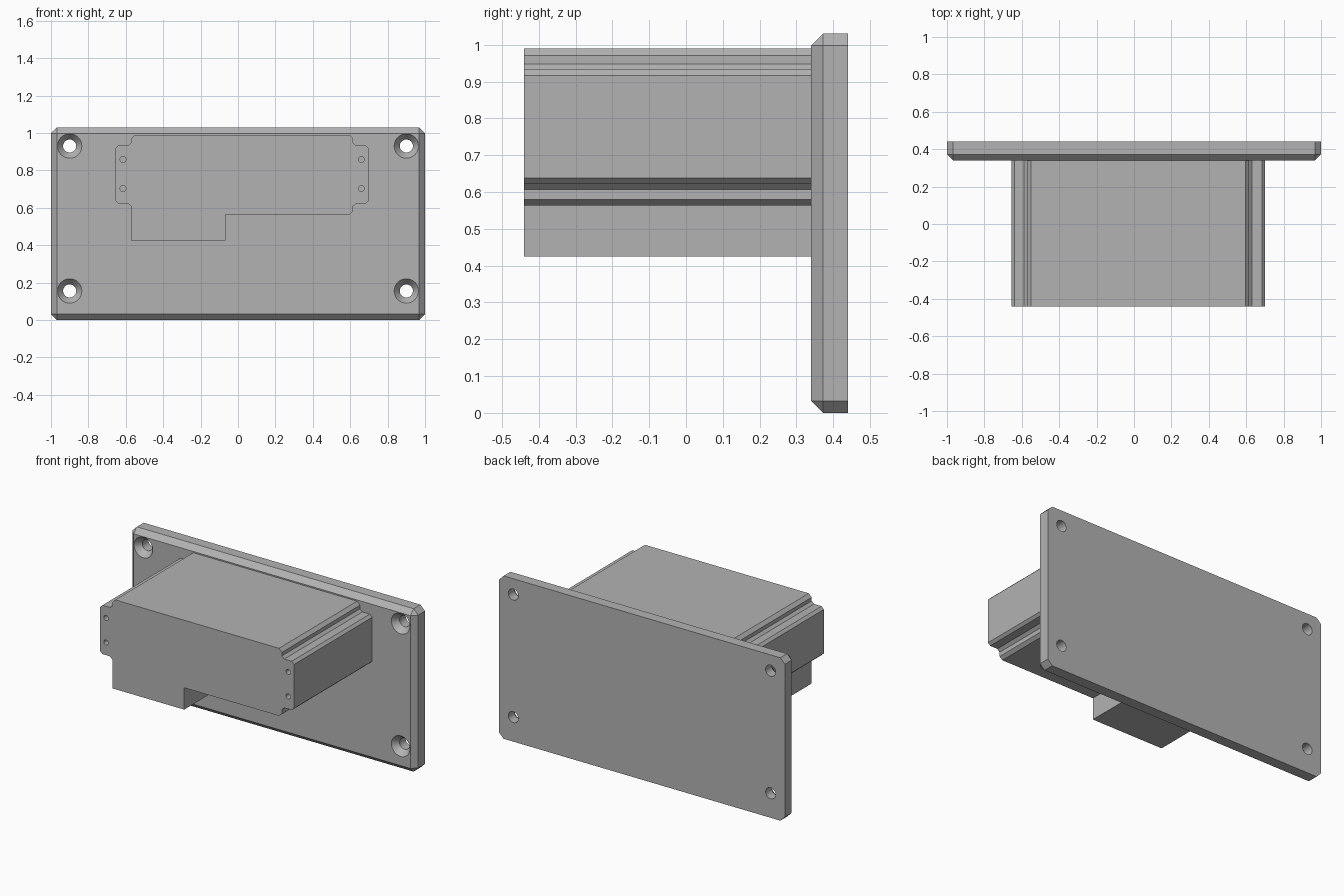
import bpy, bmesh, math
from mathutils import Matrix

cube = bpy.data.objects.get("Cube")
if cube:
    bpy.data.objects.remove(cube, do_unlink=True)

# One plain grey for everything
grey = bpy.data.materials.new("plain grey")
grey.use_nodes = True
colour = (0.45, 0.45, 0.45, 1)
grey.diffuse_color = colour
grey.node_tree.nodes["Principled BSDF"].inputs["Base Color"].default_value = colour

FRONT, PLATE_FRONT, BACK = -0.44, 0.34, 0.44
HEIGHT, CHAMFER = 1.03, 0.032


def make_object(name, bm):
    bmesh.ops.recalc_face_normals(bm, faces=bm.faces)
    mesh = bpy.data.meshes.new(name)
    bm.to_mesh(mesh)
    bm.free()
    mesh.materials.append(grey)
    obj = bpy.data.objects.new(name, mesh)
    bpy.context.collection.objects.link(obj)
    return obj


def add_cone(bm, x, z, y0, y1, r0, r1, sides=32):
    """Cone or cylinder along y, radius r0 at y0 and r1 at y1."""
    place = Matrix.Translation((x, (y0 + y1) / 2, z)) @ Matrix.Rotation(-math.pi / 2, 4, "X")
    bmesh.ops.create_cone(bm, cap_ends=True, segments=sides, radius1=r0, radius2=r1,
                          depth=y1 - y0, matrix=place)


def cut(obj, bm):
    """Subtract the cutter shapes and keep the finished mesh."""
    cutter = make_object(obj.name + "_cutter", bm)
    cutter.hide_render = True
    mod = obj.modifiers.new("cut", "BOOLEAN")
    mod.operation, mod.solver, mod.object = "DIFFERENCE", "EXACT", cutter
    bpy.context.view_layer.update()
    graph = bpy.context.evaluated_depsgraph_get()
    mesh = bpy.data.meshes.new_from_object(obj.evaluated_get(graph))
    obj.modifiers.clear()
    obj.data = mesh
    bpy.data.objects.remove(cutter, do_unlink=True)


def smooth(obj):
    bpy.ops.object.select_all(action="DESELECT")
    obj.select_set(True)
    bpy.context.view_layer.objects.active = obj
    bpy.ops.object.shade_smooth_by_angle(angle=math.radians(25))


# Mounting plate, chamfered everywhere but round the back
bm = bmesh.new()
size = Matrix.Diagonal((2, BACK - PLATE_FRONT, HEIGHT, 1))
centre = Matrix.Translation((0, (BACK + PLATE_FRONT) / 2, HEIGHT / 2))
bmesh.ops.create_cube(bm, size=1, matrix=centre @ size)
edges = [e for e in bm.edges if min(v.co.y for v in e.verts) < BACK - 0.01]
bmesh.ops.bevel(bm, geom=edges, offset=CHAMFER, segments=1, affect="EDGES")
plate = make_object("mounting_plate", bm)

# Countersunk screw holes in the plate corners
holes = [(x, z) for x in (-0.9, 0.9) for z in (0.155, 0.93)]
bm = bmesh.new()
for x, z in holes:
    add_cone(bm, x, z, PLATE_FRONT - 0.1, BACK + 0.1, 0.035, 0.035)
cut(plate, bm)
bm = bmesh.new()
for x, z in holes:
    add_cone(bm, x, z, PLATE_FRONT - 0.01, PLATE_FRONT + 0.04, 0.073, 0.034)
cut(plate, bm)
smooth(plate)

# Housing profile: half of the eared top, mirrored about its own centre line
MID = 0.022
ear_top = [(0.573, 0.99), (0.593, 0.97), (0.593, 0.947), (0.61, 0.932),
           (0.662, 0.932), (0.678, 0.916)]
ear_base = [(0.678, 0.638), (0.662, 0.623), (0.61, 0.623), (0.593, 0.607)]
right = [(MID + x, z) for x, z in ear_top + ear_base]
right += [(MID + 0.593, 0.58), (MID + 0.573, 0.563)]
left = [(MID - x, z) for x, z in reversed(ear_top + ear_base)]
foot = [(-0.068, 0.563), (-0.068, 0.425), (MID - 0.593, 0.425)]

bm = bmesh.new()
face = bm.faces.new([bm.verts.new((x, FRONT, z)) for x, z in right + foot + left])
swept = bmesh.ops.extrude_face_region(bm, geom=[face])["geom"]
bmesh.ops.translate(bm, vec=(0, PLATE_FRONT + 0.002 - FRONT, 0),
                    verts=[g for g in swept if isinstance(g, bmesh.types.BMVert)])
housing = make_object("housing", bm)

# Small blind screw holes in the ears
bm = bmesh.new()
for side in (-1, 1):
    for z in (0.703, 0.858):
        add_cone(bm, MID + side * 0.637, z, FRONT - 0.1, FRONT + 0.25, 0.016, 0.016, 24)
cut(housing, bm)
smooth(housing)
